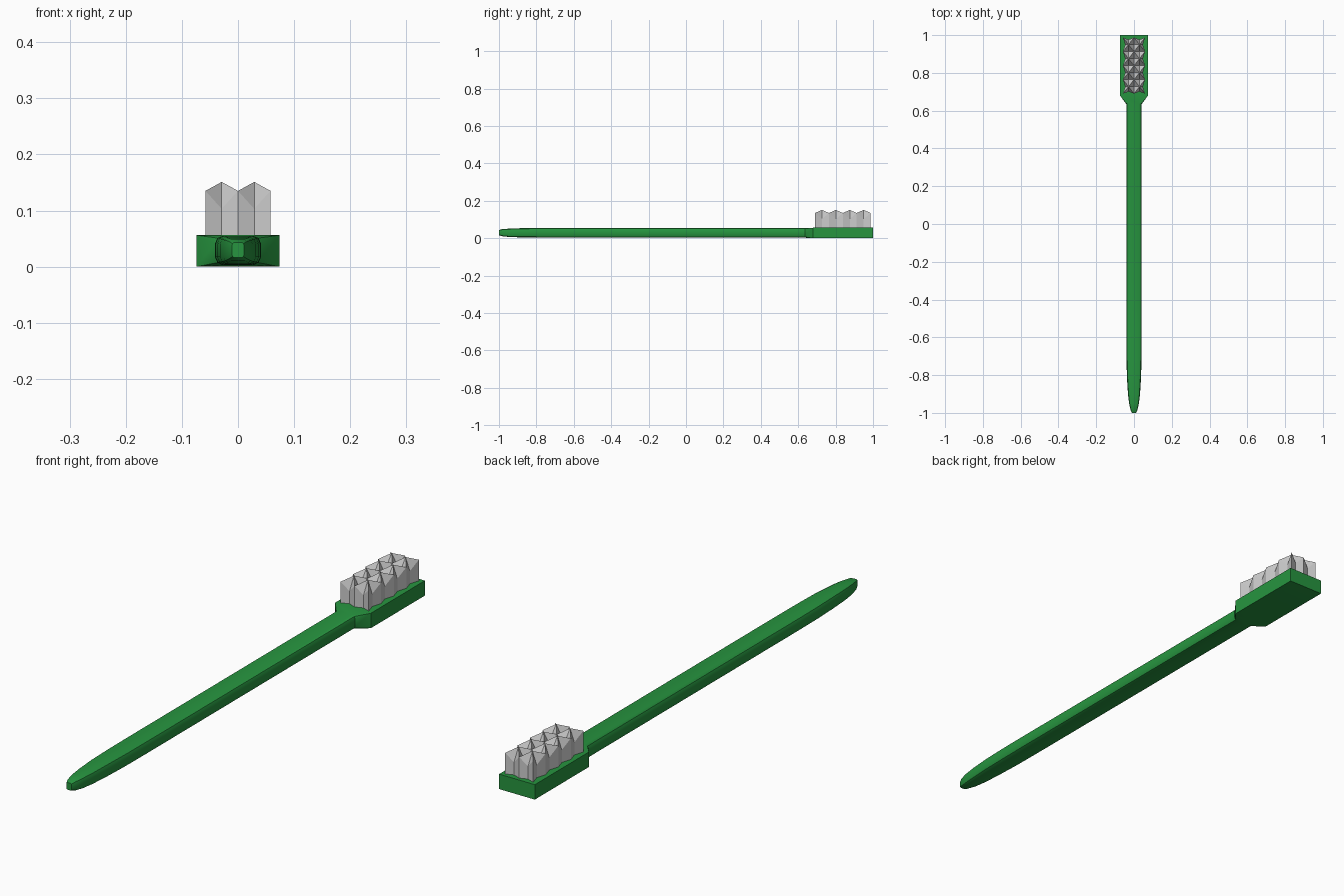
import bpy, bmesh

if "Cube" in bpy.data.objects:
    bpy.data.objects.remove(bpy.data.objects["Cube"])


def make_object(name, bm, color=None):
    bmesh.ops.remove_doubles(bm, verts=bm.verts[:], dist=1e-5)
    bmesh.ops.recalc_face_normals(bm, faces=bm.faces[:])
    me = bpy.data.meshes.new(name)
    bm.to_mesh(me)
    bm.free()
    ob = bpy.data.objects.new(name, me)
    bpy.context.collection.objects.link(ob)
    if color:
        mat = bpy.data.materials.new(name + "_green")
        mat.diffuse_color = color
        mat.use_nodes = True
        mat.node_tree.nodes["Principled BSDF"].inputs["Base Color"].default_value = mat.diffuse_color
        me.materials.append(mat)
    return ob


def section(bm, y, half, z0, z1, cut):
    """Ring with rounded corners; cut = 0 gives a plain rectangle."""
    cx, cz = cut * half, cut * (z1 - z0) * 0.75
    k = 0.3
    quarter = [(half, z1 - cz), (half - cx * k, z1 - cz * k), (half - cx, z1)]
    right_low = [(x, z0 + z1 - z) for x, z in reversed(quarter)]
    right = right_low + quarter
    pts = right + [(-x, z) for x, z in reversed(right)]
    return [bm.verts.new((x, y, z)) for x, z in pts]


# Handle and head: one loft from the rounded tip to the square head
bm = bmesh.new()
stations = [
    (-1.0, 0.011, 0.016, 0.043, 0.35), (-0.985, 0.018, 0.011, 0.048, 0.35),
    (-0.95, 0.026, 0.007, 0.051, 0.35), (-0.9, 0.032, 0.005, 0.053, 0.35),
    (-0.82, 0.037, 0.004, 0.055, 0.35), (-0.72, 0.040, 0.003, 0.055, 0.35),
    (-0.6, 0.041, 0.003, 0.055, 0.35), (0.635, 0.041, 0.003, 0.055, 0.35),
    (0.68, 0.074, 0.0, 0.056, 0.0), (1.0, 0.074, 0.0, 0.056, 0.0)]
rings = [section(bm, *s) for s in stations]
for a, b in zip(rings, rings[1:]):
    for i in range(len(a)):
        j = (i + 1) % len(a)
        bm.faces.new((a[i], a[j], b[j], b[i]))
bm.faces.new(rings[0])
bm.faces.new(rings[-1])
handle = make_object("handle_and_head", bm, (0.02, 0.30, 0.05, 1))
bpy.context.view_layer.objects.active = handle
handle.select_set(True)
bpy.ops.object.shade_smooth_by_angle(angle=0.6)

# Bristles: 2 x 4 peaked tufts, high corners and low inset edge middles
NX, NY = 4, 8
Y0, Y1, HALF, BASE = 0.69, 0.987, 0.058, 0.05
bm = bmesh.new()
top = {}
for i in range(NX + 1):
    for j in range(NY + 1):
        x = -HALF + 2 * HALF * i / NX
        y = Y0 + (Y1 - Y0) * j / NY
        if i % 2 and j % 2:
            z = 0.151
        elif i % 2 == 0 and j % 2 == 0:
            z = 0.135
        else:
            z = 0.103
            x += 0.011 * ((i == 0) - (i == NX))
            y += 0.011 * ((j == 0) - (j == NY))
        top[i, j] = bm.verts.new((x, y, z))
for i in range(1, NX, 2):
    for j in range(1, NY, 2):
        loop = [(-1, -1), (0, -1), (1, -1), (1, 0), (1, 1), (0, 1), (-1, 1), (-1, 0)]
        ring = [top[i + a, j + b] for a, b in loop]
        for k in range(8):
            bm.faces.new((top[i, j], ring[k], ring[(k + 1) % 8]))

# Pleated side walls down to the head
rim = ([(i, 0) for i in range(NX)] + [(NX, j) for j in range(NY)]
       + [(i, NY) for i in range(NX, 0, -1)] + [(0, j) for j in range(NY, 0, -1)])
low = [bm.verts.new((top[p].co.x, top[p].co.y, BASE)) for p in rim]
for k in range(len(rim)):
    n = (k + 1) % len(rim)
    bm.faces.new((low[k], low[n], top[rim[n]], top[rim[k]]))
bm.faces.new(low)
make_object("bristles", bm)
